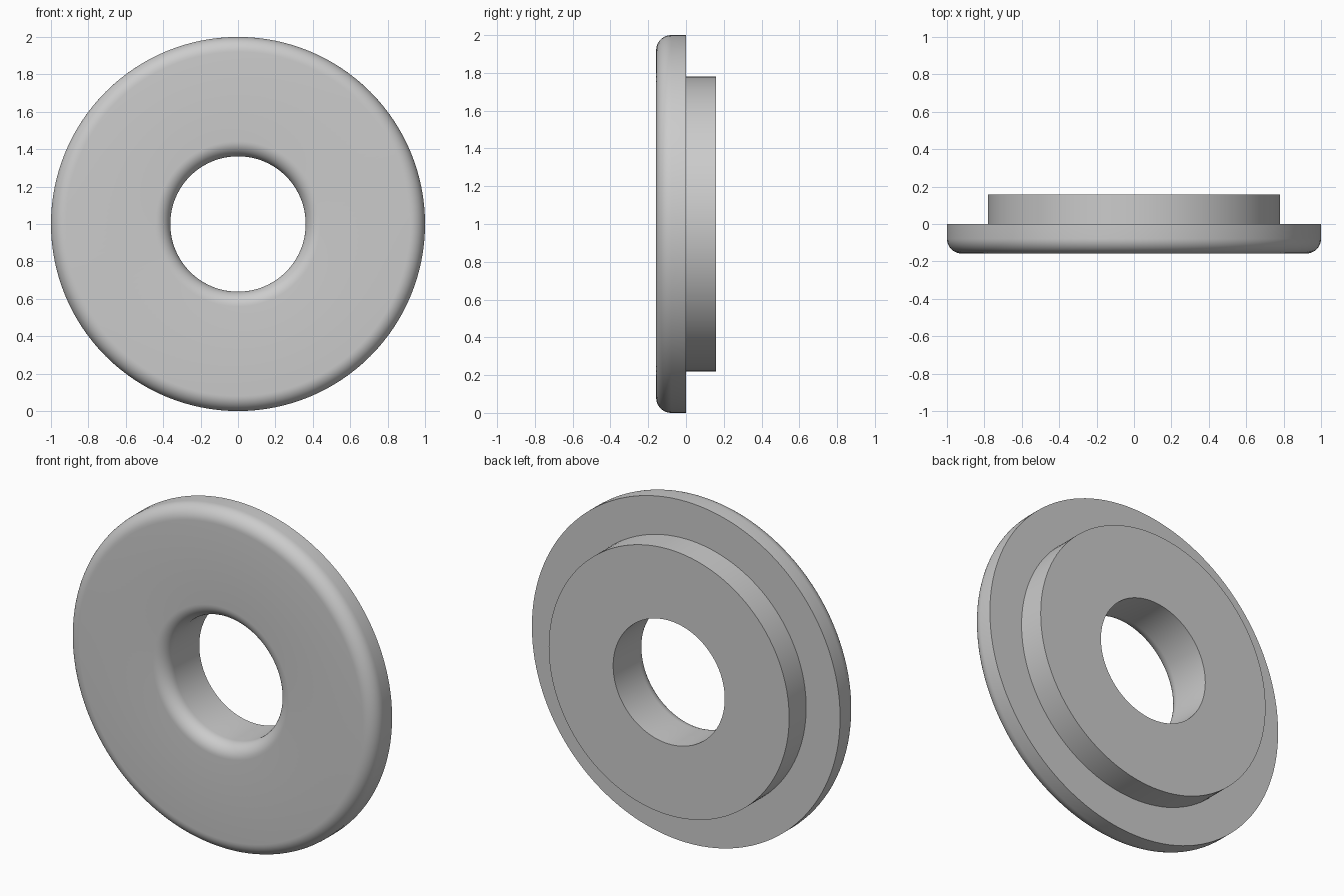
import bpy, bmesh, math
from mathutils import Matrix, Vector

cube = bpy.data.objects.get("Cube")
if cube:
    bpy.data.objects.remove(cube, do_unlink=True)

SEGMENTS = 128
HOLE, BOSS, RIM = 0.362, 0.78, 1.0
HALF, FILLET = 0.158, 0.08

grey = bpy.data.materials.new("plain_grey")
grey.use_nodes = True
colour = (0.6, 0.6, 0.6, 1)
grey.diffuse_color = colour
grey.node_tree.nodes["Principled BSDF"].inputs["Base Color"].default_value = colour


def fillet(radius, start, end, steps=10):
    """Rounded front corner as (radius, y) points."""
    angles = [math.radians(start + (end - start) * i / steps) for i in range(steps + 1)]
    return [(radius + FILLET * math.cos(a), -HALF + FILLET + FILLET * math.sin(a))
            for a in angles]


# Cross-section: rounded front flange with a stepped boss behind
profile = (fillet(HOLE + FILLET, 180, 270) + fillet(RIM - FILLET, 270, 360)
           + [(RIM, 0), (BOSS, 0), (BOSS, HALF), (HOLE, HALF)])

# Revolve the section around the front-to-back axis
bm = bmesh.new()
verts = [bm.verts.new((r, y, 0)) for r, y in profile]
edges = [bm.edges.new((v, verts[(i + 1) % len(verts)])) for i, v in enumerate(verts)]
bmesh.ops.spin(bm, geom=verts + edges, cent=Vector(), axis=(0, 1, 0),
               angle=math.tau, steps=SEGMENTS, use_merge=True)
bmesh.ops.remove_doubles(bm, verts=bm.verts, dist=0.0001)
bmesh.ops.recalc_face_normals(bm, faces=bm.faces)
bmesh.ops.transform(bm, matrix=Matrix.Translation((0, 0, 1)), verts=bm.verts)

mesh = bpy.data.meshes.new("flanged_bushing")
bm.to_mesh(mesh)
bm.free()
mesh.materials.append(grey)
bushing = bpy.data.objects.new("flanged_bushing", mesh)
bpy.context.collection.objects.link(bushing)

# Smooth the curved walls, keep the step edges crisp
bpy.ops.object.select_all(action="DESELECT")
bushing.select_set(True)
bpy.context.view_layer.objects.active = bushing
bpy.ops.object.shade_smooth_by_angle(angle=math.radians(30))
